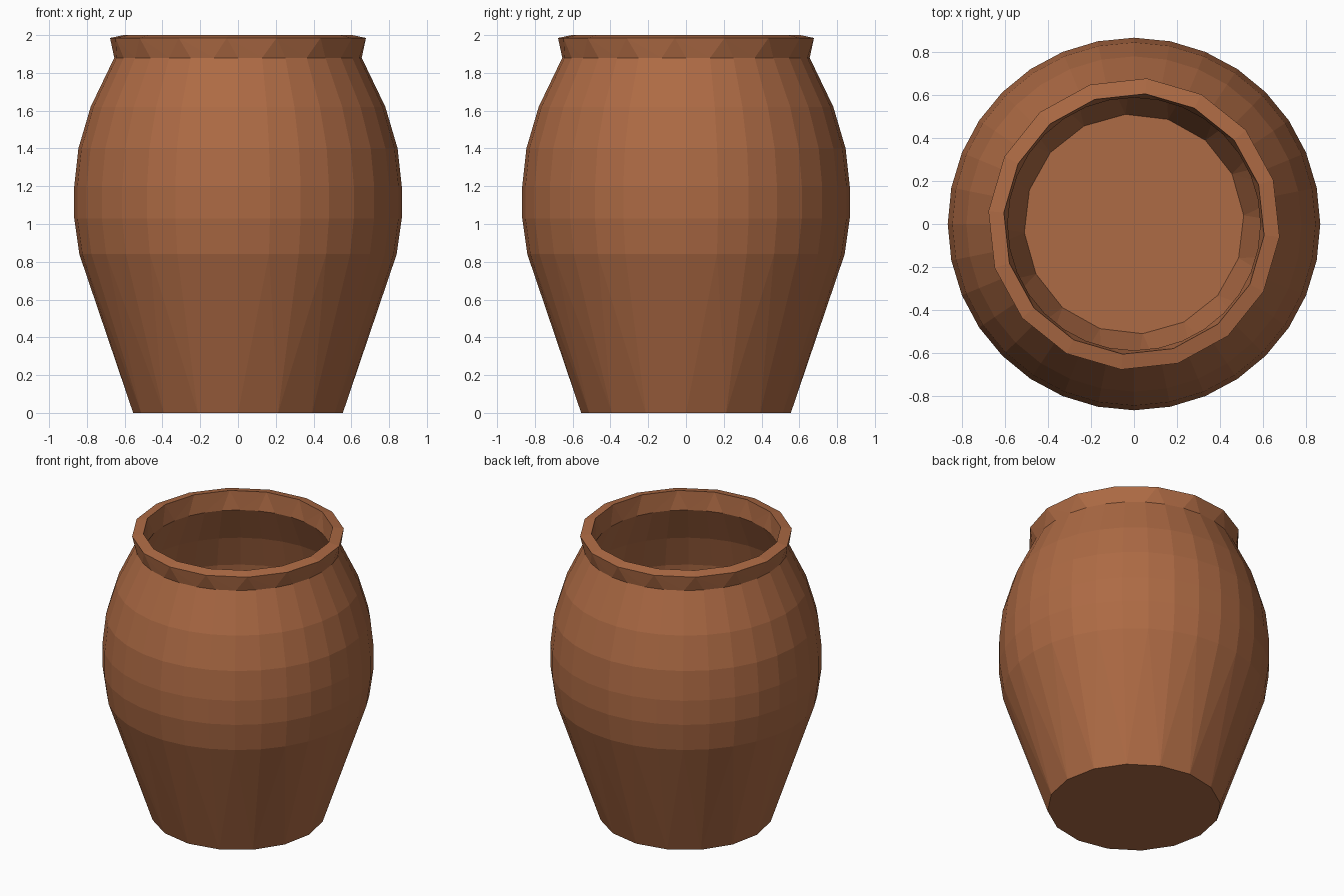
import bpy, bmesh, math

if "Cube" in bpy.data.objects:
    bpy.data.objects.remove(bpy.data.objects["Cube"])

clay = bpy.data.materials.new("terracotta")
clay.diffuse_color = (0.42, 0.145, 0.058, 1)
clay.use_nodes = True
clay.node_tree.nodes["Principled BSDF"].inputs["Base Color"].default_value = clay.diffuse_color

# radius, height, sides, rotation in degrees
RINGS = [
    # outer wall from the foot upward
    (0.555, 0.0, 16, 0), (0.84, 0.84, 32, 0), (0.867, 1.03, 32, 0),
    (0.867, 1.2, 32, 0), (0.845, 1.4, 32, 0), (0.78, 1.62, 32, 0),
    (0.655, 1.88, 32, 0),
    # flared rim
    (0.68, 1.985, 16, -5), (0.608, 2.0, 16, -5),
    # hollow inside, down to the floor
    (0.588, 1.87, 32, 0), (0.705, 1.62, 32, 0), (0.77, 1.4, 32, 0),
    (0.792, 1.12, 32, 0), (0.765, 0.84, 32, 0), (0.512, 0.07, 16, 4.5),
]


def make_ring(bm, r, z, n, turn):
    angles = [math.radians(turn) + 2 * math.pi * i / n for i in range(n)]
    return [bm.verts.new((r * math.cos(a), r * math.sin(a), z)) for a in angles]


def bridge(bm, a, b):
    if len(a) == len(b):
        n = len(a)
        for i in range(n):
            j = (i + 1) % n
            bm.faces.new((a[i], a[j], b[j], b[i]))
        return
    coarse, fine = (a, b) if len(a) < len(b) else (b, a)
    n, m = len(coarse), len(fine)
    for i in range(n):
        c, d = coarse[i], coarse[(i + 1) % n]
        f0, f1, f2 = fine[2 * i - 1], fine[2 * i], fine[(2 * i + 1) % m]
        bm.faces.new((c, f0, f1))
        bm.faces.new((c, f1, f2))
        bm.faces.new((c, f2, d))


# hollow pot body with foot, rim and inner floor
bm = bmesh.new()
rings = [make_ring(bm, *spec) for spec in RINGS]
for low, high in zip(rings, rings[1:]):
    bridge(bm, low, high)
bm.faces.new(rings[0])
bm.faces.new(rings[-1])
bmesh.ops.recalc_face_normals(bm, faces=bm.faces[:])
mesh = bpy.data.meshes.new("clay_pot")
bm.to_mesh(mesh)
bm.free()
mesh.materials.append(clay)
pot = bpy.data.objects.new("clay_pot", mesh)
bpy.context.collection.objects.link(pot)
